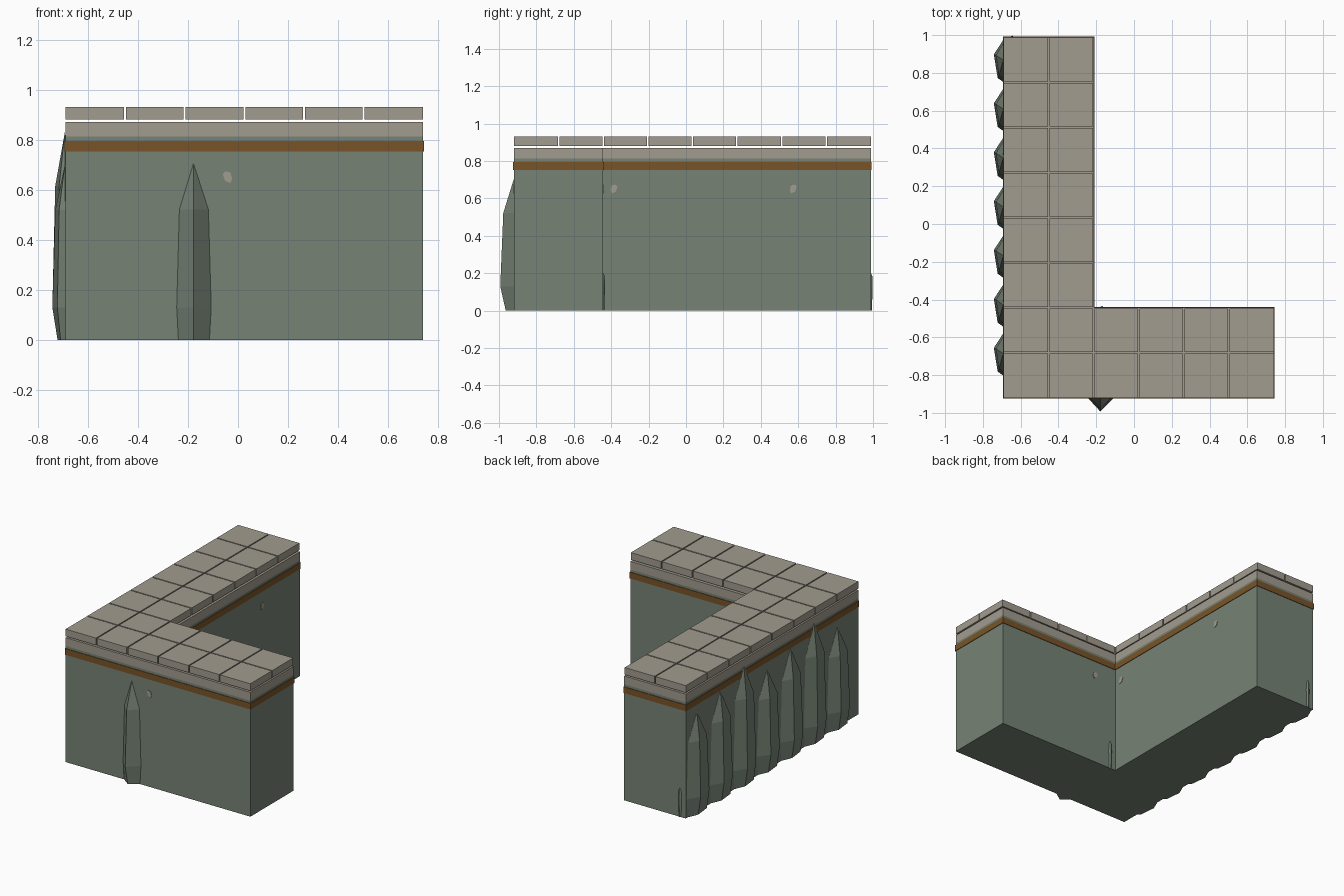
import bpy, bmesh, math
from mathutils import Vector

if "Cube" in bpy.data.objects:
    bpy.data.objects.remove(bpy.data.objects["Cube"])

X0, X1, X2 = -0.69, -0.213, 0.74     # outer left, inner corner, right end
Y0, Y1, Y2 = -0.92, -0.443, 0.988    # front, inner corner, back end


def material(name, rgb):
    m = bpy.data.materials.new(name)
    m.diffuse_color = (*rgb, 1)
    m.use_nodes = True
    m.node_tree.nodes["Principled BSDF"].inputs["Base Color"].default_value = m.diffuse_color
    return m


ROCK = material("grey green rock", (0.18, 0.225, 0.178))
STONE = material("pale stone", (0.362, 0.333, 0.275))
BROWN = material("brown earth", (0.19, 0.088, 0.021))


def finish(name, bm, mat):
    bmesh.ops.recalc_face_normals(bm, faces=bm.faces)
    me = bpy.data.meshes.new(name)
    bm.to_mesh(me)
    bm.free()
    me.materials.append(mat)
    ob = bpy.data.objects.new(name, me)
    bpy.context.collection.objects.link(ob)
    return ob


def prism(bm, outline, z0, z1):
    f = bm.faces.new([bm.verts.new((x, y, z0)) for x, y in outline])
    r = bmesh.ops.extrude_face_region(bm, geom=[f])
    # keep the first face as the underside
    verts = [v for v in r["geom"] if isinstance(v, bmesh.types.BMVert)]
    bmesh.ops.translate(bm, verts=verts, vec=(0, 0, z1 - z0))
    if not f.is_valid:
        return
    if all(e.is_manifold for e in f.edges):
        return
    bmesh.ops.holes_fill(bm, edges=[e for e in bm.edges if e.is_boundary])


def l_layer(name, z0, z1, grow, mat):
    g = grow
    bm = bmesh.new()
    prism(bm, [(X0 - g, Y0 - g), (X2 + g, Y0 - g), (X2 + g, Y1 + g),
               (X1 + g, Y1 + g), (X1 + g, Y2 + g), (X0 - g, Y2 + g)], z0, z1)
    finish(name, bm, mat)


# Stacked layers of the corner wall
l_layer("cliff_body", 0, 0.812, 0, ROCK)
l_layer("earth_band", 0.752, 0.795, 0.004, BROWN)
l_layer("stone_slab", 0.812, 0.87, 0, STONE)

# Floating paving tiles: eight rows on the long arm, four columns on the short one
tiles = bmesh.new()
dx, dy, gap = (X1 - X0) / 2, (Y2 - Y0) / 8, 0.004
cells = [(i, j) for i in range(2) for j in range(8)]
cells += [(i, j) for i in range(2, 6) for j in range(2)]
for i, j in cells:
    xa, ya = X0 + i * dx, Y0 + j * dy
    xb, yb = min(xa + dx, X2), ya + dy
    a, b = (gap if i else 0), (gap if j else 0)
    xb -= 0 if i == 5 else gap
    yb -= 0 if j == 7 else gap
    prism(tiles, [(xa + a, ya + b), (xb, ya + b), (xb, yb), (xa + a, yb)], 0.88, 0.93)
finish("paving_tiles", tiles, STONE)


# Faceted rock spike leaning on a wall: profile points are (along, outward)
def spike(name, origin, along, out, profile, height, tip=(0, 0)):
    origin, along, out = Vector(origin), Vector(along), Vector(out)
    bm = bmesh.new()
    rings = []
    for z, sa, so in ((0, 0.9, 0.6), (0.13, 1, 1), (0.74 * height, 0.84, 0.78)):
        rings.append([bm.verts.new(origin + along * a * sa
                      + out * (o * so if o > 0 else o) + Vector((0, 0, z)))
                      for a, o in profile])
    n = len(profile)
    for lo, hi in zip(rings, rings[1:]):
        for k in range(n):
            bm.faces.new((lo[k], lo[(k + 1) % n], hi[(k + 1) % n], hi[k]))
    top = bm.verts.new(origin + along * tip[0] + out * tip[1] + Vector((0, 0, height)))
    for k in range(n):
        bm.faces.new((rings[-1][k], rings[-1][(k + 1) % n], top))
    bm.faces.new(rings[0])
    finish(name, bm, ROCK)


# Row of spikes along the left wall, heights repeating in threes
side = [(0.115, -0.02), (0.11, 0.0), (0.03, 0.052), (-0.095, 0.032), (-0.118, 0), (-0.1, -0.03)]
for k in range(7):
    spike(f"left_spike_{k + 1}", (X0, 0.868 - 0.259 * k, 0), (0, 1, 0), (-1, 0, 0),
          side, (0.7, 0.75, 0.83)[k % 3], (0, 0.002))

# Single spike on the front, and the small bulges on the back and inner walls
spike("front_spike", (-0.178, Y0, 0), (1, 0, 0), (0, -1, 0),
      [(-0.067, -0.02), (-0.067, 0), (0, 0.073), (0.071, 0), (0.071, -0.02)], 0.705)
bulge = [(-0.04, -0.02), (0, 0.01), (0.04, -0.02)]
spike("back_bulge", (-0.645, Y2, 0), (1, 0, 0), (0, 1, 0), bulge, 0.25, (0, -0.02))
spike("inner_bulge", (-0.17, Y1, 0), (1, 0, 0), (0, 1, 0), bulge, 0.25, (0, -0.02))

# Pale pebbles showing on both sides of each arm
peb = bmesh.new()
shape = [(-0.019, 0.012), (-0.008, 0.024), (0.012, 0.019),
         (0.018, -0.006), (0.012, -0.024), (-0.01, -0.014)]


def pebble(at, along, out):
    at, along, out = Vector(at), Vector(along), Vector(out)
    base = [at + along * a + Vector((0, 0, h)) - out * 0.002 for a, h in shape]
    lo = [peb.verts.new(p) for p in base]
    hi = [peb.verts.new(p + out * 0.005) for p in base]
    peb.faces.new(lo)
    peb.faces.new(hi)
    for k in range(6):
        peb.faces.new((lo[k], lo[(k + 1) % 6], hi[(k + 1) % 6], hi[k]))


for y, s in ((Y0, -1), (Y1, 1)):
    pebble((-0.042, y, 0.65), (1, 0, 0), (0, s, 0))
for x, s in ((X0, -1), (X1, 1)):
    for y in (-0.385, 0.573):
        pebble((x, y, 0.65), (0, -1, 0), (s, 0, 0))
finish("wall_pebbles", peb, STONE)
